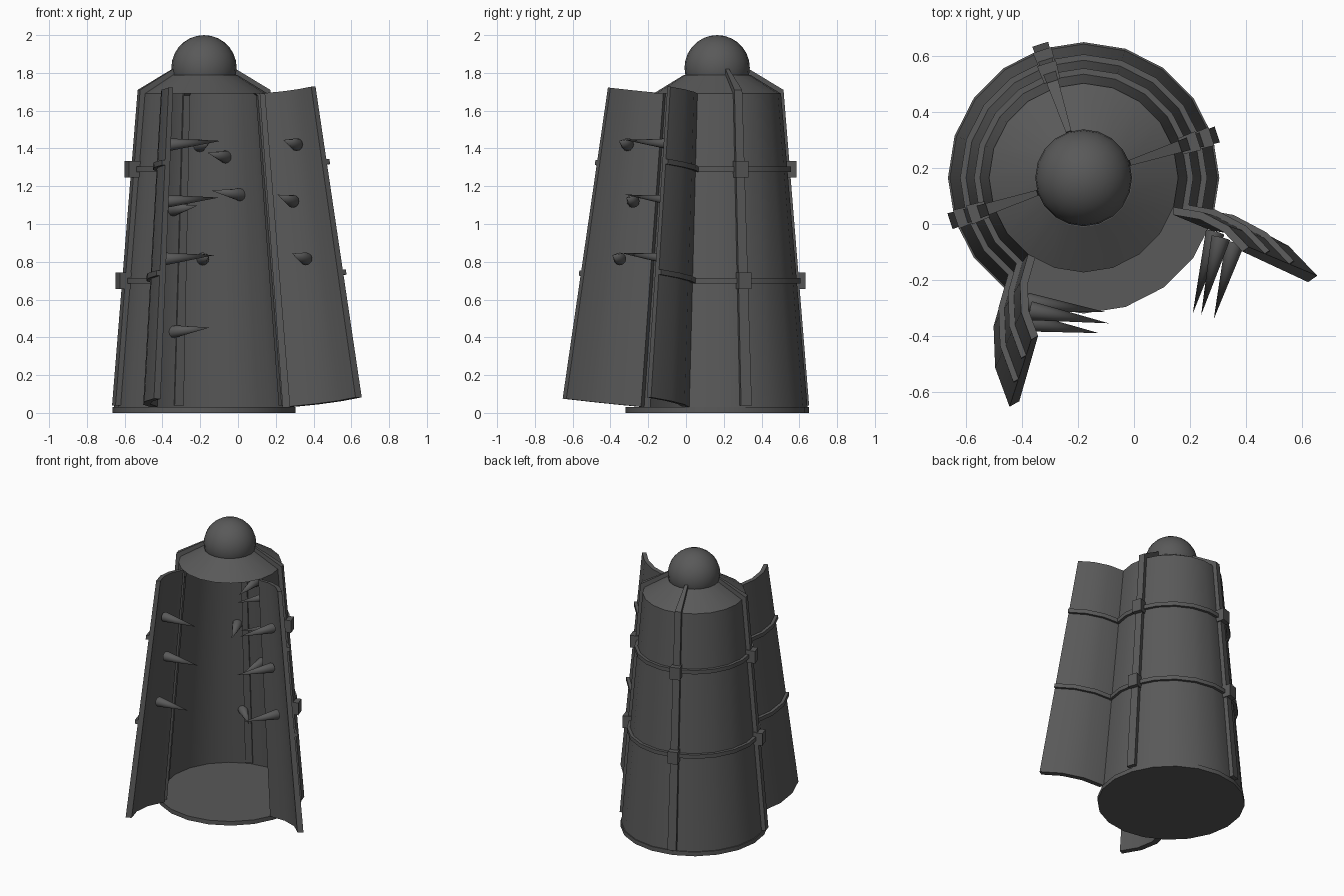
import bpy, bmesh
from math import sin, cos, radians, pi
from mathutils import Vector, Matrix

if "Cube" in bpy.data.objects:
    bpy.data.objects.remove(bpy.data.objects["Cube"])

CX, CY = -0.18, 0.165          # axis of the casket
Z0, Z1, R0, R1 = 0.03, 1.69, 0.478, 0.338

iron = bpy.data.materials.new("dark_iron")
iron.diffuse_color = (0.1, 0.1, 0.1, 1)
iron.use_nodes = True
iron.node_tree.nodes["Principled BSDF"].inputs["Base Color"].default_value = iron.diffuse_color


def radius(z):
    return R0 + (R1 - R0) * (z - Z0) / (Z1 - Z0)


def point(r, deg, z):
    return Vector((CX + r * cos(radians(deg)), CY + r * sin(radians(deg)), z))


def finish(name, bm, matrix=None):
    if matrix:
        bm.transform(matrix)
    bmesh.ops.recalc_face_normals(bm, faces=bm.faces)
    me = bpy.data.meshes.new(name)
    bm.to_mesh(me)
    bm.free()
    ob = bpy.data.objects.new(name, me)
    bpy.context.collection.objects.link(ob)
    me.materials.append(iron)
    bpy.ops.object.select_all(action='DESELECT')
    ob.select_set(True)
    bpy.context.view_layer.objects.active = ob
    bpy.ops.object.shade_smooth_by_angle(angle=radians(30))
    return ob


def sweep(name, profile, angles, matrix=None):
    """Closed (r, z) profile swept through the given angles, ends capped."""
    bm = bmesh.new()
    rings = [[bm.verts.new(point(r, a, z)) for r, z in profile] for a in angles]
    n = len(profile)
    for p, q in zip(rings, rings[1:]):
        for i in range(n):
            bm.faces.new((p[i], p[(i + 1) % n], q[(i + 1) % n], q[i]))
    bm.faces.new(rings[0])
    bm.faces.new(rings[-1])
    return finish(name, bm, matrix)


def cone(name, r1, r2, z1, z2, segs=20):
    bm = bmesh.new()
    bmesh.ops.create_cone(bm, cap_ends=True, segments=segs, radius1=r1, radius2=r2, depth=z2 - z1)
    return finish(name, bm, Matrix.Translation((CX, CY, (z1 + z2) / 2)))


def spike(name, base, tip):
    base, tip = Vector(base), Vector(tip)
    d = tip - base
    bm = bmesh.new()
    bmesh.ops.create_cone(bm, cap_ends=True, segments=12, radius1=0.034, radius2=0, depth=d.length)
    rot = d.to_track_quat('Z', 'Y').to_matrix().to_4x4()
    finish(name, bm, Matrix.Translation((base + tip) / 2) @ rot)


wall = [(R0, Z0), (R1, Z1), (R1 - 0.028, Z1), (R0 - 0.04, Z0)]


def shell(name, angles, matrix=None):
    # curved wall with its two raised bands
    sweep(name, wall, angles, matrix)
    for i, z in enumerate((0.70, 1.29)):
        r = radius(z)
        sweep(f"{name}_band_{i}", [(r - 0.01, z - 0.014), (r + 0.02, z - 0.014),
                                   (r + 0.02, z + 0.014), (r - 0.01, z + 0.014)], angles, matrix)


# base, back shell, sloped shoulder cap
cone("base_plate", 0.485, 0.485, 0, 0.03)
shell("back_shell", [-18 + 18 * i for i in range(15)])
cone("shoulder_cap", R1, 0.175, Z1, 1.79)

# rounded head
bm = bmesh.new()
bmesh.ops.create_uvsphere(bm, u_segments=20, v_segments=14, radius=0.173)
cut = bmesh.ops.bisect_plane(bm, geom=bm.verts[:] + bm.edges[:] + bm.faces[:],
                             plane_co=(0, 0, -0.042), plane_no=(0, 0, -1), clear_outer=True)
bmesh.ops.contextual_create(bm, geom=[e for e in cut['geom_cut'] if isinstance(e, bmesh.types.BMEdge)])
finish("head_dome", bm, Matrix.Translation((CX, CY, 1.827)))

# vertical ribs with clamps over the bands
rib = [(0.503, 0.04), (0.363, 1.71), (0.175, 1.82), (0.165, 1.77), (0.295, 1.68), (0.425, 0.04)]
for k, a in enumerate((18, 108, 198)):
    sweep(f"rib_{k}", rib, (a - 3.4, a + 3.4))
    for i, z in enumerate((0.70, 1.29)):
        r = radius(z)
        w = 1.75 / r
        sweep(f"rib_clamp_{k}_{i}", [(r - 0.01, z - 0.044), (r + 0.06, z - 0.044),
                                     (r + 0.06, z + 0.044), (r - 0.01, z + 0.044)], (a - w, a + w))

# doors swung open around their slanted hinge edges
for name, hinge, step, swing in (("right_door", -18, -18, 107), ("left_door", 234, 18, -79)):
    h = point(R0, hinge, Z0)
    axis = point(R1, hinge, Z1) - h
    m = Matrix.Translation(h) @ Matrix.Rotation(radians(swing), 4, axis) @ Matrix.Translation(-h)
    shell(name, [hinge + step * i for i in range(4)], m)

# door spikes: base and tip
door_spikes = [
    ((0.31, -0.05, 1.42), (0.24, -0.325, 1.445)),
    ((0.29, -0.03, 1.12), (0.21, -0.32, 1.155)),
    ((0.36, -0.07, 0.815), (0.285, -0.34, 0.845)),
    ((-0.37, -0.31, 1.42), (-0.09, -0.355, 1.44)),
    ((-0.38, -0.28, 1.12), (-0.10, -0.315, 1.14)),
    ((-0.39, -0.35, 0.815), (-0.125, -0.39, 0.835)),
]
for i, (b, t) in enumerate(door_spikes):
    spike(f"door_spike_{i}", b, t)

# back spikes pointing inward: wall angle, height, aim of the tip
for i, (a, z, turn) in enumerate(((94, 1.415, 8), (70, 1.355, 0), (57, 1.155, 0),
                                  (117, 1.075, 0), (91, 0.815, 5), (113, 0.43, 20))):
    b = point(radius(z) - 0.032, a, z)
    d = radians(a + 180 + turn)
    spike(f"back_spike_{i}", b, b + Vector((0.28 * cos(d), 0.28 * sin(d), 0.022)))
